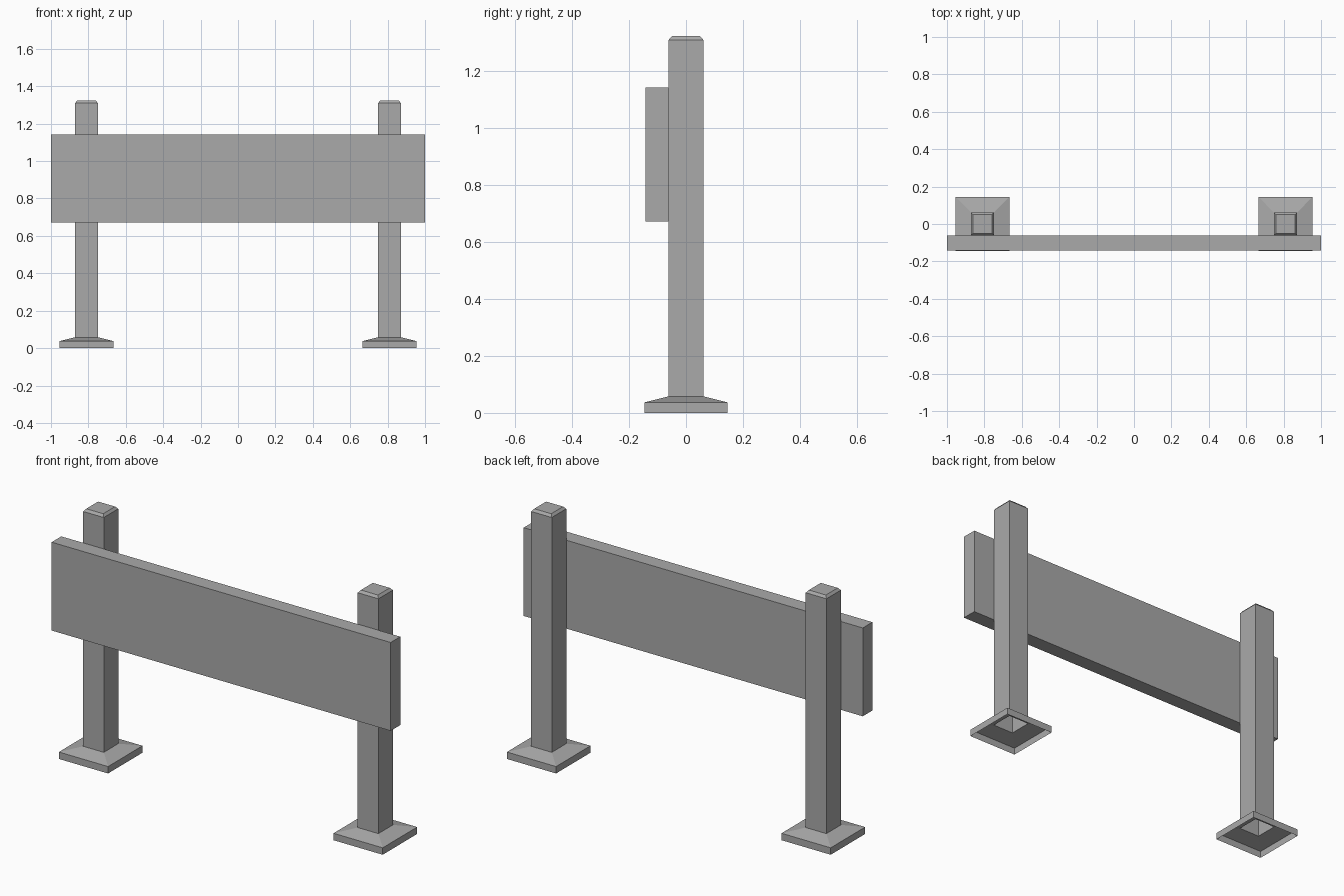
import bpy
import bmesh

cube = bpy.data.objects.get("Cube")
if cube:
    bpy.data.objects.remove(cube, do_unlink=True)

# One plain grey for the whole barrier
grey = bpy.data.materials.new("plain_grey")
grey.use_nodes = True
colour = (0.4, 0.4, 0.4, 1)
grey.diffuse_color = colour
grey.node_tree.nodes["Principled BSDF"].inputs["Base Color"].default_value = colour


def add_object(name, bm, location):
    bmesh.ops.recalc_face_normals(bm, faces=bm.faces)
    mesh = bpy.data.meshes.new(name)
    bm.to_mesh(mesh)
    bm.free()
    mesh.materials.append(grey)
    obj = bpy.data.objects.new(name, mesh)
    obj.location = location
    bpy.context.collection.objects.link(obj)


def square_shell(name, profile, location):
    """Stack square rings (half width, height); closed on top, open below."""
    bm = bmesh.new()
    rings = [[bm.verts.new((sx * r, sy * r, z))
              for sx, sy in ((-1, -1), (1, -1), (1, 1), (-1, 1))]
             for r, z in profile]
    for low, high in zip(rings, rings[1:]):
        for i in range(4):
            j = (i + 1) % 4
            bm.faces.new((low[i], low[j], high[j], high[i]))
    bm.faces.new(rings[-1])
    add_object(name, bm, location)


# Hollow posts: foot skirt, sloped foot, shaft and chamfered cap
post_profile = [(0.145, 0), (0.145, 0.037), (0.061, 0.058),
                (0.061, 1.31), (0.05, 1.323)]
for side, x in (("left", 0.81), ("right", -0.81)):
    square_shell(side + "_post", post_profile, (x, 0, 0))

# Board fixed to the front of the posts
bm = bmesh.new()
bmesh.ops.create_cube(bm, size=1)
bmesh.ops.scale(bm, vec=(2, 0.081, 0.471), verts=bm.verts)
add_object("front_board", bm, (0, -0.1015, 0.907))
